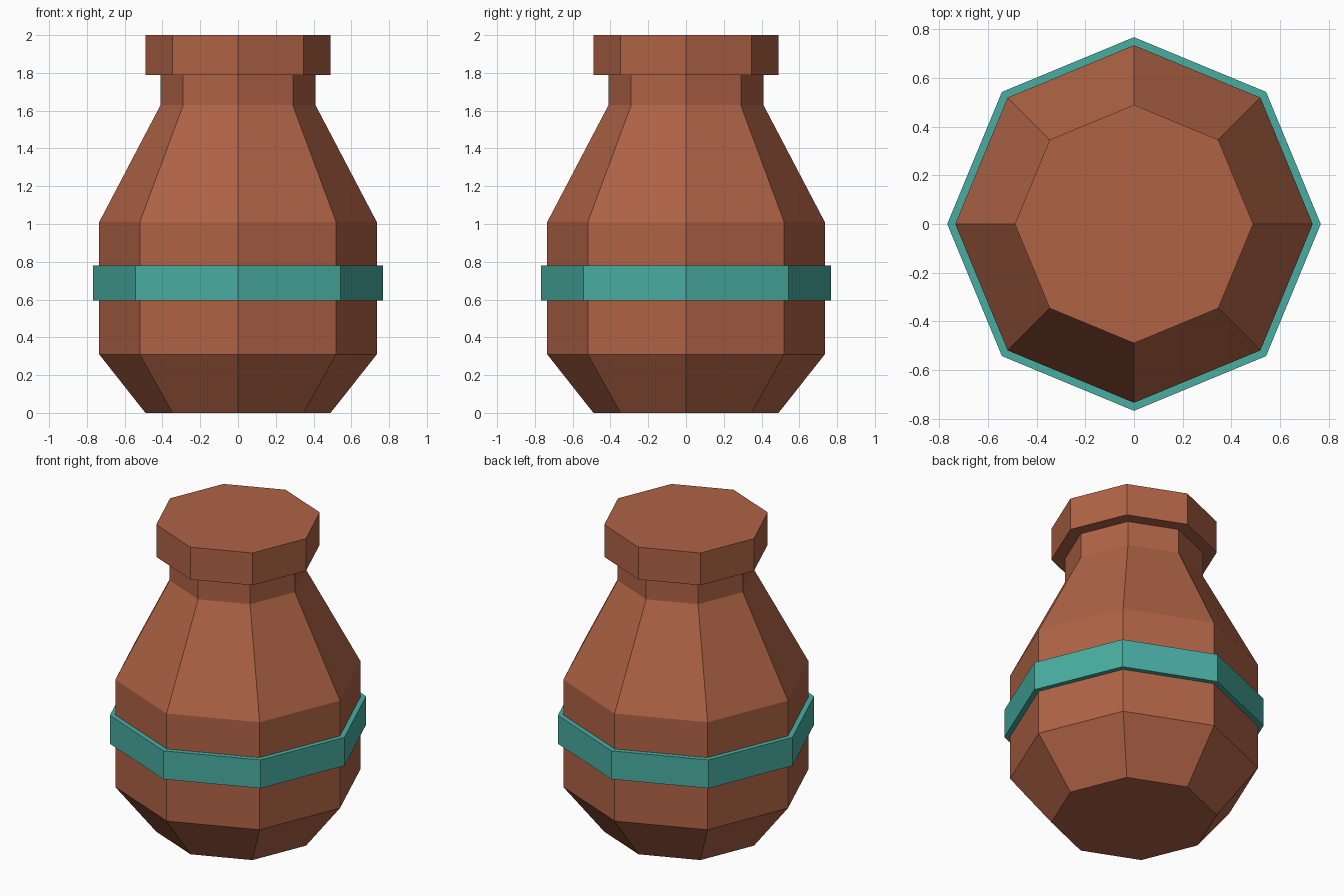
import bpy
import bmesh
from math import cos, sin, tau

SIDES = 8

cube = bpy.data.objects.get("Cube")
if cube:
    bpy.data.objects.remove(cube, do_unlink=True)


def make_material(name, color):
    mat = bpy.data.materials.new(name)
    mat.use_nodes = True
    mat.diffuse_color = color
    mat.node_tree.nodes["Principled BSDF"].inputs["Base Color"].default_value = color
    return mat


def lathe(name, profile, mat, closed=False):
    """Spin (radius, z) points into a flat-sided solid; closed joins the profile into a ring."""
    bm = bmesh.new()
    rings = [[bm.verts.new((r * cos(tau * i / SIDES), r * sin(tau * i / SIDES), z))
              for i in range(SIDES)] for r, z in profile]
    pairs = list(zip(rings, rings[1:]))
    if closed:
        pairs.append((rings[-1], rings[0]))
    else:
        bm.faces.new(rings[0])
        bm.faces.new(rings[-1])
    for low, high in pairs:
        for i in range(SIDES):
            j = (i + 1) % SIDES
            bm.faces.new((low[i], low[j], high[j], high[i]))
    bmesh.ops.recalc_face_normals(bm, faces=bm.faces)
    mesh = bpy.data.meshes.new(name)
    bm.to_mesh(mesh)
    bm.free()
    mesh.materials.append(mat)
    obj = bpy.data.objects.new(name, mesh)
    bpy.context.collection.objects.link(obj)
    return obj


clay = make_material("terracotta", (0.43, 0.125, 0.06, 1))
teal = make_material("teal", (0.065, 0.42, 0.36, 1))

# Body with tapered foot, straight belly, sloping shoulder and neck
lathe("jar_body", [(0.49, 0), (0.735, 0.31), (0.735, 1.01),
                   (0.41, 1.63), (0.41, 1.79)], clay)

# Wide lid on the neck
lathe("jar_lid", [(0.49, 1.79), (0.49, 2.0)], clay)

# Raised band around the belly
lathe("belly_band", [(0.73, 0.595), (0.768, 0.595),
                     (0.768, 0.78), (0.73, 0.78)], teal, closed=True)
